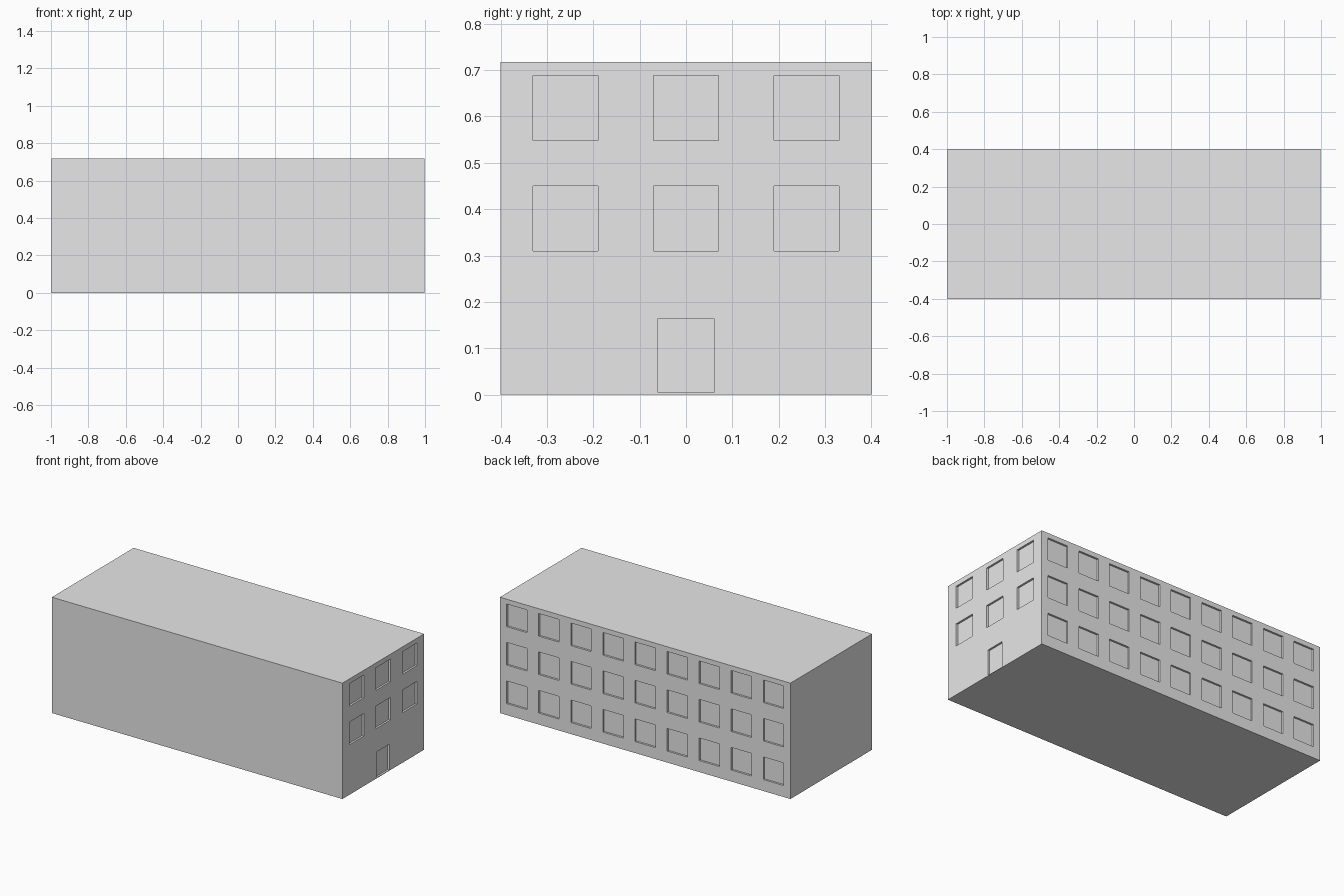
import bpy, bmesh
from mathutils import Matrix, Vector

cube = bpy.data.objects.get("Cube")
if cube:
    bpy.data.objects.remove(cube, do_unlink=True)

HX, HY = 0.996, 0.4        # half size of the walls
ROOF, TOP = 0.718, 0.737   # roof deck and parapet top
LIP, RIM = 0.004, 0.013    # parapet overhang and width
DEPTH = 0.012              # recess of windows and door
WIN = 0.14                 # window size
ROWS = [0.141, 0.38, 0.618]

grey = bpy.data.materials.new("plain_grey")
grey.use_nodes = True
grey.diffuse_color = (0.8, 0.8, 0.8, 1)
grey.node_tree.nodes["Principled BSDF"].inputs["Base Color"].default_value = grey.diffuse_color


def add_box(bm, centre, size):
    mat = Matrix.Translation(Vector(centre)) @ Matrix.Diagonal((*size, 1))
    bmesh.ops.create_cube(bm, size=1, matrix=mat)


def make_object(name, bm):
    bmesh.ops.recalc_face_normals(bm, faces=bm.faces)
    mesh = bpy.data.meshes.new(name)
    bm.to_mesh(mesh)
    bm.free()
    mesh.materials.append(grey)
    obj = bpy.data.objects.new(name, mesh)
    bpy.context.scene.collection.objects.link(obj)
    return obj


# Main block of the building
bm = bmesh.new()
add_box(bm, (0, 0, ROOF / 2), (2 * HX, 2 * HY, ROOF))
building = make_object("building_walls", bm)

# Cutter for the recessed openings
bm = bmesh.new()
for z in ROWS:
    for i in range(-4, 5):
        add_box(bm, (i * 0.22, HY, z), (WIN, 2 * DEPTH, WIN))
for z in ROWS[1:]:
    for i in (-1, 0, 1):
        add_box(bm, (HX, i * 0.26, z), (2 * DEPTH, WIN, WIN))
add_box(bm, (HX, 0, 0.084), (2 * DEPTH, 0.12, 0.16))  # door
cutter = make_object("opening_cutter", bm)
cutter.hide_render = True

# Cut the windows and door, then drop the cutter
cut = building.modifiers.new("openings", "BOOLEAN")
cut.operation = "DIFFERENCE"
cut.solver = "EXACT"
cut.object = cutter
bpy.context.view_layer.objects.active = building
bpy.ops.object.modifier_apply(modifier=cut.name)
bpy.data.objects.remove(cutter, do_unlink=True)

# Parapet ring around the flat roof
bm = bmesh.new()
ox, oy = HX + LIP, HY + LIP
corners = [bm.verts.new((sx * ox, sy * oy, ROOF))
           for sx, sy in ((-1, -1), (1, -1), (1, 1), (-1, 1))]
deck = bm.faces.new(corners)
bmesh.ops.inset_region(bm, faces=[deck], thickness=RIM, use_even_offset=True)
bmesh.ops.delete(bm, geom=[deck], context="FACES")
ring = bmesh.ops.extrude_face_region(bm, geom=bm.faces[:], use_keep_orig=True)
raised = [v for v in ring["geom"] if isinstance(v, bmesh.types.BMVert)]
bmesh.ops.translate(bm, verts=raised, vec=(0, 0, TOP - ROOF))
make_object("roof_parapet", bm)
